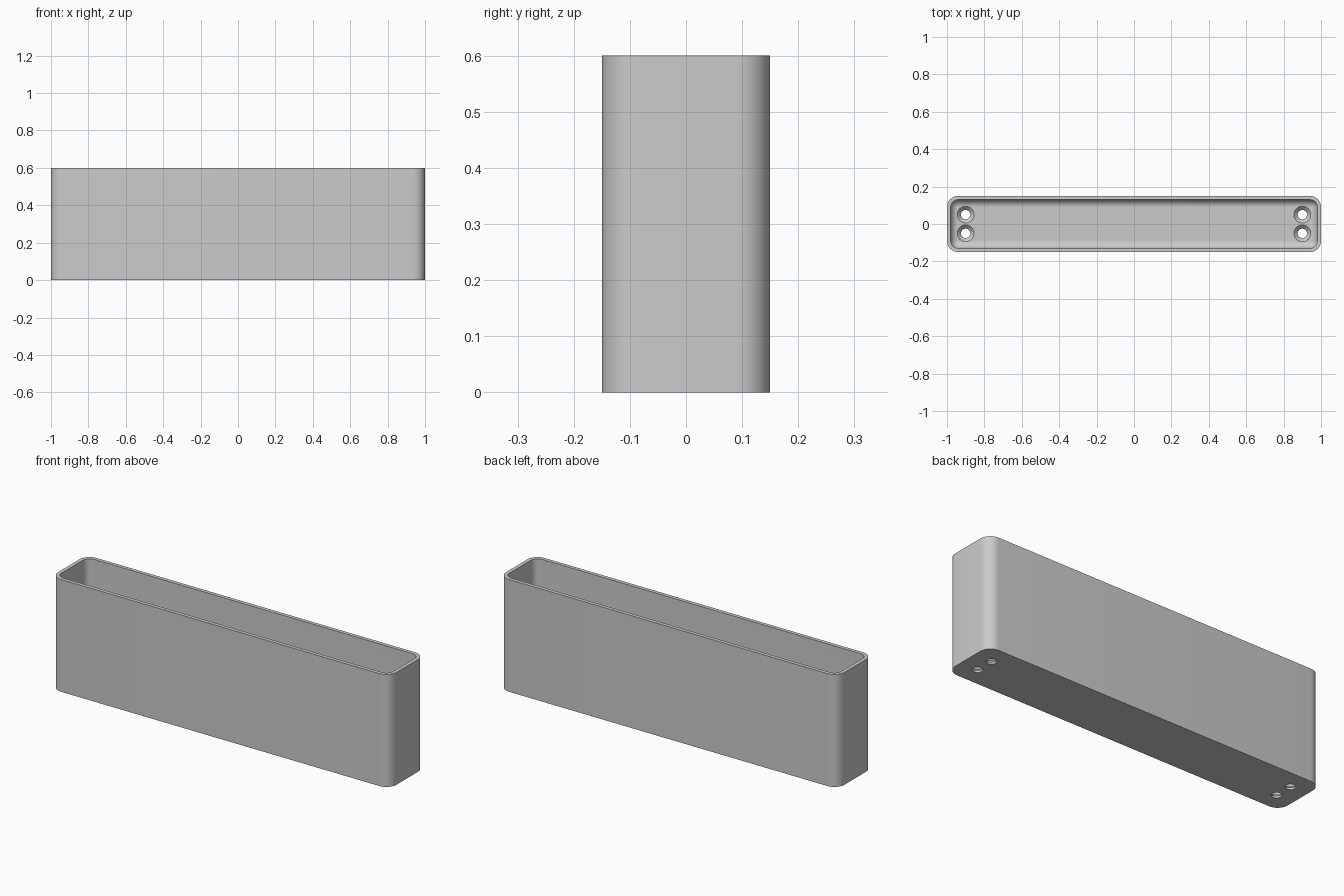
import bpy, bmesh
from math import cos, sin, pi

cube = bpy.data.objects.get("Cube")
if cube:
    bpy.data.objects.remove(cube, do_unlink=True)

LENGTH, DEPTH, HEIGHT = 2.0, 0.3, 0.6
CORNER, WALL, FLOOR, FILLET = 0.06, 0.02, 0.03, 0.04
SEGS = 10

grey = bpy.data.materials.new("light grey")
grey.use_nodes = True
colour = (0.6, 0.6, 0.6, 1)
grey.diffuse_color = colour
grey.node_tree.nodes["Principled BSDF"].inputs["Base Color"].default_value = colour


def rounded_ring(bm, inset, z):
    """Rounded rectangle, inset from the outer outline."""
    r = max(CORNER - inset, 0.001)
    cx, cy = LENGTH / 2 - inset - r, DEPTH / 2 - inset - r
    ring = []
    for q, (sx, sy) in enumerate([(1, 1), (-1, 1), (-1, -1), (1, -1)]):
        for i in range(SEGS + 1):
            a = (q + i / SEGS) * pi / 2
            ring.append(bm.verts.new((sx * cx + r * cos(a), sy * cy + r * sin(a), z)))
    return ring


def circle_ring(bm, x, y, r, z, n=32):
    return [bm.verts.new((x + r * cos(2 * pi * i / n), y + r * sin(2 * pi * i / n), z))
            for i in range(n)]


def loft(bm, rings):
    """Skin a stack of rings from bottom to top and cap both ends."""
    for a, b in zip(rings, rings[1:]):
        for i in range(len(a)):
            j = (i + 1) % len(a)
            bm.faces.new((a[i], a[j], b[j], b[i]))
    bm.faces.new(rings[0][::-1])
    bm.faces.new(rings[-1])


def make_object(name, bm):
    bmesh.ops.recalc_face_normals(bm, faces=bm.faces)
    mesh = bpy.data.meshes.new(name)
    bm.to_mesh(mesh)
    bm.free()
    mesh.materials.append(grey)
    obj = bpy.data.objects.new(name, mesh)
    bpy.context.collection.objects.link(obj)
    return obj


def cut(obj, cutter):
    cutter.hide_render = True
    mod = obj.modifiers.new(cutter.name, "BOOLEAN")
    mod.operation, mod.solver, mod.object = "DIFFERENCE", "EXACT", cutter
    bpy.context.view_layer.objects.active = obj
    bpy.ops.object.modifier_apply(modifier=mod.name)
    bpy.data.objects.remove(cutter, do_unlink=True)


# Outer body
bm = bmesh.new()
loft(bm, [rounded_ring(bm, 0, 0), rounded_ring(bm, 0, HEIGHT)])
tray = make_object("open_tray", bm)

# Cavity with a filleted floor edge
bm = bmesh.new()
rings = []
for i in range(SEGS + 1):
    a = pi / 2 * i / SEGS
    rings.append(rounded_ring(bm, WALL + FILLET * (1 - sin(a)), FLOOR + FILLET * (1 - cos(a))))
rings.append(rounded_ring(bm, WALL, HEIGHT + 0.1))
loft(bm, rings)
cut(tray, make_object("cavity_cutter", bm))

# Four countersunk screw holes
bm = bmesh.new()
for x in (-0.9, 0.9):
    for y in (-0.05, 0.05):
        profile = [(0.025, -0.05), (0.025, FLOOR - 0.02), (0.045, FLOOR), (0.045, FLOOR + 0.05)]
        loft(bm, [circle_ring(bm, x, y, r, z) for r, z in profile])
cut(tray, make_object("screw_hole_cutter", bm))

# Smooth rounded surfaces, crisp rims
bpy.ops.object.select_all(action="DESELECT")
tray.select_set(True)
bpy.context.view_layer.objects.active = tray
bpy.ops.object.shade_smooth_by_angle(angle=pi / 6)
